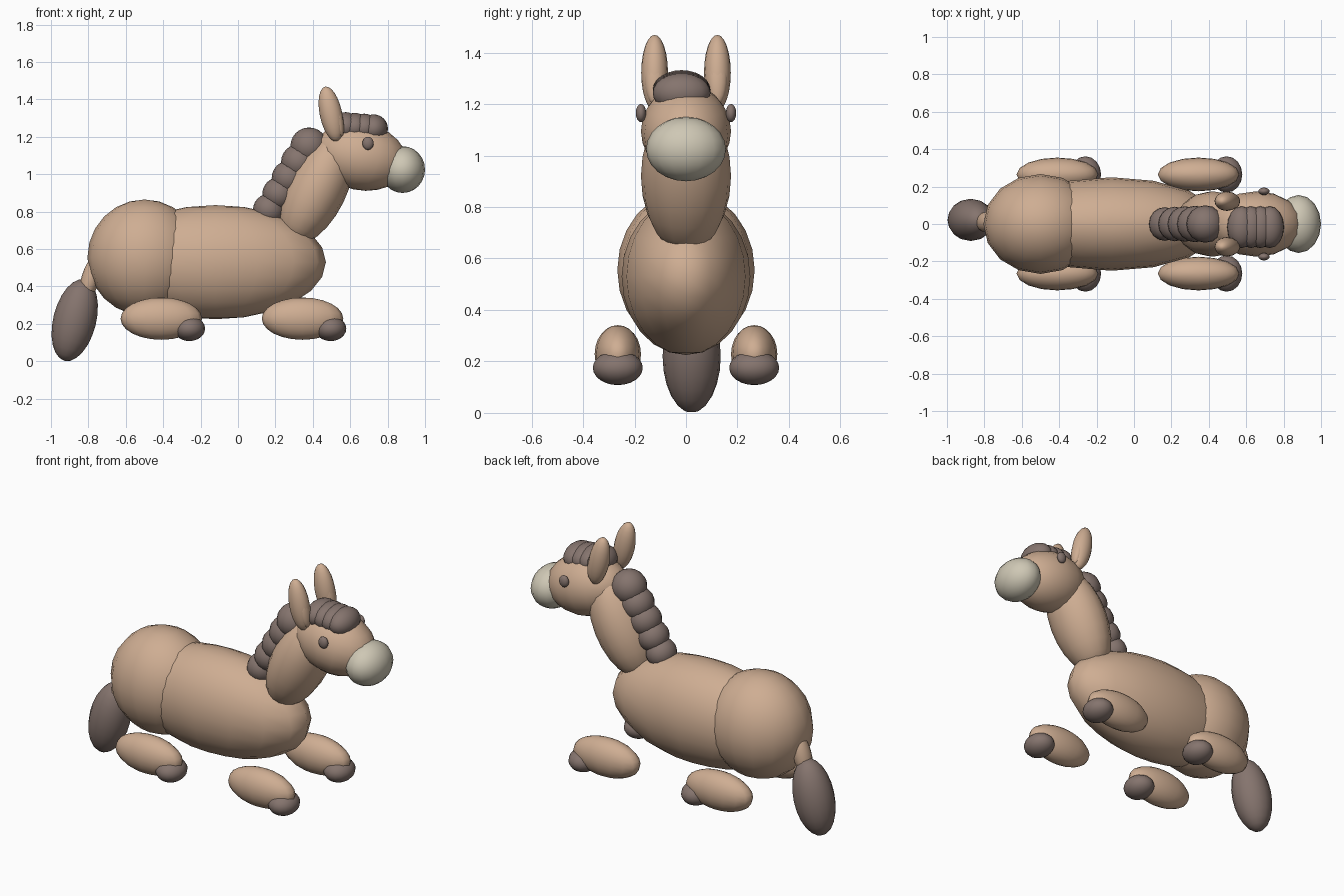
import bpy
from math import radians

cube = bpy.data.objects.get("Cube")
if cube:
    bpy.data.objects.remove(cube, do_unlink=True)


def make_material(name, rgb):
    mat = bpy.data.materials.new(name)
    mat.use_nodes = True
    mat.diffuse_color = (*rgb, 1)
    mat.node_tree.nodes["Principled BSDF"].inputs["Base Color"].default_value = (*rgb, 1)
    return mat


TAN = make_material("tan coat", (0.62, 0.42, 0.29))
BROWN = make_material("grey brown hair", (0.235, 0.175, 0.155))
CREAM = make_material("cream muzzle", (0.62, 0.575, 0.46))


def ball(name, centre, radii, mat, tilt=0, segments=16, rings=12):
    """Smooth ellipsoid; tilt leans its top towards +x, in degrees."""
    bpy.ops.mesh.primitive_uv_sphere_add(segments=segments, ring_count=rings,
                                         location=centre, rotation=(0, radians(tilt), 0))
    obj = bpy.context.object
    obj.name = name
    obj.scale = radii
    bpy.ops.object.transform_apply(location=False, rotation=False, scale=True)
    bpy.ops.object.shade_smooth()
    obj.data.materials.append(mat)
    return obj


def pair(name, centre, radii, mat, tilt=0):
    """The same ellipsoid on both sides of the body."""
    x, y, z = centre
    for side, sign in (("left", 1), ("right", -1)):
        ball(f"{side}_{name}", (x, sign * y, z), radii, mat, tilt)


# Body, neck and head
ball("barrel", (-0.12, 0, 0.53), (0.59, 0.25, 0.305), TAN)
ball("rump", (-0.5, 0, 0.555), (0.305, 0.267, 0.31), TAN)
ball("neck", (0.42, 0, 0.92), (0.16, 0.175, 0.32), TAN, 26)
ball("head", (0.655, 0, 1.095), (0.25, 0.175, 0.18), TAN, 12)
ball("muzzle", (0.88, 0, 1.025), (0.12, 0.155, 0.125), CREAM)

# Eyes and ears
pair("eye", (0.695, 0.175, 1.165), (0.03, 0.02, 0.035), BROWN)
pair("ear", (0.497, 0.122, 1.322), (0.06, 0.052, 0.15), TAN, -12)
pair("inner_ear", (0.53, 0.122, 1.305), (0.03, 0.04, 0.108), TAN, -12)

# Mane: a row of tufts up the back of the neck
for i in range(5):
    t = i / 4
    size = 0.085 + 0.015 * t
    ball(f"mane_tuft_{i + 1}", (0.165 + 0.215 * t, 0, 0.81 + 0.34 * t),
         (size, 0.09 + 0.01 * t, size), BROWN)

# Forelock: tufts over the brow, set slightly to one side
for i in range(4):
    ball(f"forelock_tuft_{i + 1}", (0.575 + 0.05 * i, -0.017, 1.255 - 0.004 * i),
         (0.077, 0.112, 0.077), BROWN)

# Tail
ball("tail_base", (-0.785, 0.01, 0.45), (0.05, 0.055, 0.13), TAN, 18)
ball("tail_tuft", (-0.873, 0.022, 0.22), (0.115, 0.113, 0.224), BROWN, 14)

# Folded legs with hooves
for place, x in (("hind", -0.41), ("front", 0.345)):
    pair(f"{place}_leg", (x, 0.265, 0.228), (0.218, 0.09, 0.113), TAN)
    pair(f"{place}_hoof", (x + 0.15, 0.265, 0.175), (0.084, 0.097, 0.067), BROWN)
